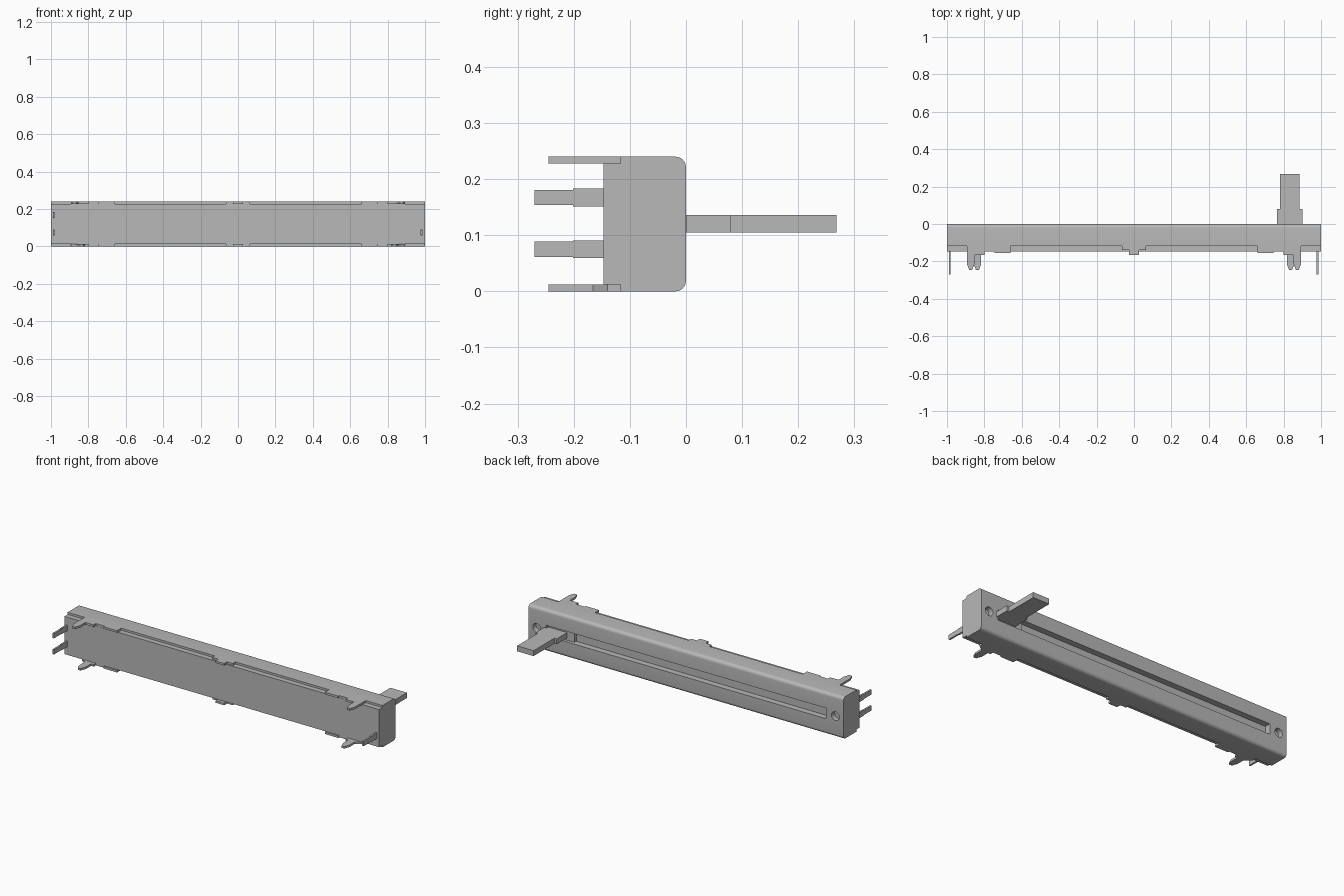
import bpy, bmesh, math
from mathutils import Matrix, Vector

if "Cube" in bpy.data.objects:
    bpy.data.objects.remove(bpy.data.objects["Cube"], do_unlink=True)

grey = bpy.data.materials.new("plain grey")
grey.use_nodes = True
grey.diffuse_color = (0.48, 0.48, 0.48, 1)
grey.node_tree.nodes["Principled BSDF"].inputs["Base Color"].default_value = grey.diffuse_color

HEIGHT, SHEET, EDGE = 0.24, 0.012, -0.117


def finish(name, bm):
    bmesh.ops.recalc_face_normals(bm, faces=bm.faces)
    mesh = bpy.data.meshes.new(name)
    bm.to_mesh(mesh)
    bm.free()
    mesh.materials.append(grey)
    obj = bpy.data.objects.new(name, mesh)
    bpy.context.collection.objects.link(obj)
    return obj


def box(name, x, y, z):
    bm = bmesh.new()
    bmesh.ops.create_cube(bm, size=1)
    for v in bm.verts:
        v.co = Vector([(r[0] + r[1]) / 2 + c * (r[1] - r[0]) for r, c in zip((x, y, z), v.co)])
    return finish(name, bm)


def plate(name, points, z, thickness=SHEET):
    """Flat outline in x and y, extruded upward."""
    bm = bmesh.new()
    face = bm.faces.new([bm.verts.new((x, y, z)) for x, y in points])
    new = bmesh.ops.extrude_face_region(bm, geom=[face])["geom"]
    bmesh.ops.translate(bm, vec=(0, 0, thickness),
                        verts=[g for g in new if isinstance(g, bmesh.types.BMVert)])
    return finish(name, bm)


def cut(target, cutter):
    cutter.hide_render = True
    mod = target.modifiers.new("cut", "BOOLEAN")
    mod.object, mod.operation, mod.solver = cutter, "DIFFERENCE", "EXACT"
    bpy.context.view_layer.objects.active = target
    bpy.ops.object.modifier_apply(modifier=mod.name)
    bpy.data.objects.remove(cutter, do_unlink=True)


# Folded metal housing with rounded long edges at the back
housing = box("housing", (-1, 1), (EDGE, 0), (0, HEIGHT))
bm = bmesh.new()
bm.from_mesh(housing.data)
long_edges = [e for e in bm.edges if all(v.co.y > -0.01 for v in e.verts)
              and abs(e.verts[0].co.x - e.verts[1].co.x) > 1]
bmesh.ops.bevel(bm, geom=long_edges, offset=0.019, segments=6, profile=0.5, affect="EDGES")
bm.to_mesh(housing.data)
bm.free()

# Travel slot and the two screw holes
cut(housing, box("slot_cutter", (-0.89, 0.89), (-0.035, 0.05), (0.09, 0.15)))
for side in (-1, 1):
    bm = bmesh.new()
    bmesh.ops.create_cone(bm, cap_ends=True, segments=24, radius1=0.025, radius2=0.025, depth=0.06,
                          matrix=Matrix.Translation((side * 0.948, 0, HEIGHT / 2))
                          @ Matrix.Rotation(math.pi / 2, 4, "X"))
    cut(housing, finish("hole_cutter", bm))

bpy.ops.object.select_all(action="DESELECT")
housing.select_set(True)
bpy.context.view_layer.objects.active = housing
bpy.ops.object.shade_smooth_by_angle(angle=math.radians(30))

# Board closing the front
box("front_board", (-0.999, 0.999), (-0.147, -0.1), (SHEET, HEIGHT - SHEET))

# Sheet tabs and mounting prongs along the lower and upper edges
for level, z, prong in (("lower", 0, 0.837), ("upper", HEIGHT - SHEET, 0.873)):
    plate(level + "_middle_tab",
          [(-0.065, EDGE), (-0.065, -0.14), (-0.028, -0.14), (-0.028, -0.166),
           (0.028, -0.166), (0.028, -0.14), (0.065, -0.14), (0.065, EDGE)], z)
    for side, word in ((-1, "right"), (1, "left")):
        outline = [(0.66, EDGE), (0.66, -0.155), (0.745, -0.155), (0.745, -0.146),
                   (0.80, -0.146), (0.80, -0.166), (prong - 0.02, -0.166),
                   (prong - 0.02, -0.215), (prong - 0.008, -0.245), (prong + 0.008, -0.245),
                   (prong + 0.02, -0.215), (prong + 0.02, -0.166), (0.893, -0.14), (0.893, EDGE)]
        plate(level + "_" + word + "_prong_tab", [(side * x, y) for x, y in outline], z)

# Solder pins, stepped narrower toward the tip
for name, x, z in (("right_upper_pin", -0.985, 0.167), ("right_lower_pin", -0.985, 0.075),
                   ("left_pin", 0.982, 0.075)):
    box(name + "_root", (x - 0.005, x + 0.005), (-0.201, -0.14), (z - 0.016, z + 0.016))
    box(name + "_tip", (x - 0.005, x + 0.005), (-0.27, -0.2), (z - 0.0135, z + 0.0135))

# Slider carriage inside the slot and its lever
box("carriage", (0.72, 0.885), (-0.05, -0.015), (0.092, 0.148))
plate("lever", [(0.765, -0.03), (0.765, 0.08), (0.78, 0.08), (0.78, 0.268),
                (0.885, 0.268), (0.885, 0.08), (0.9, 0.08), (0.9, 0.001),
                (0.885, 0.001), (0.885, -0.03)], 0.105, 0.031)
